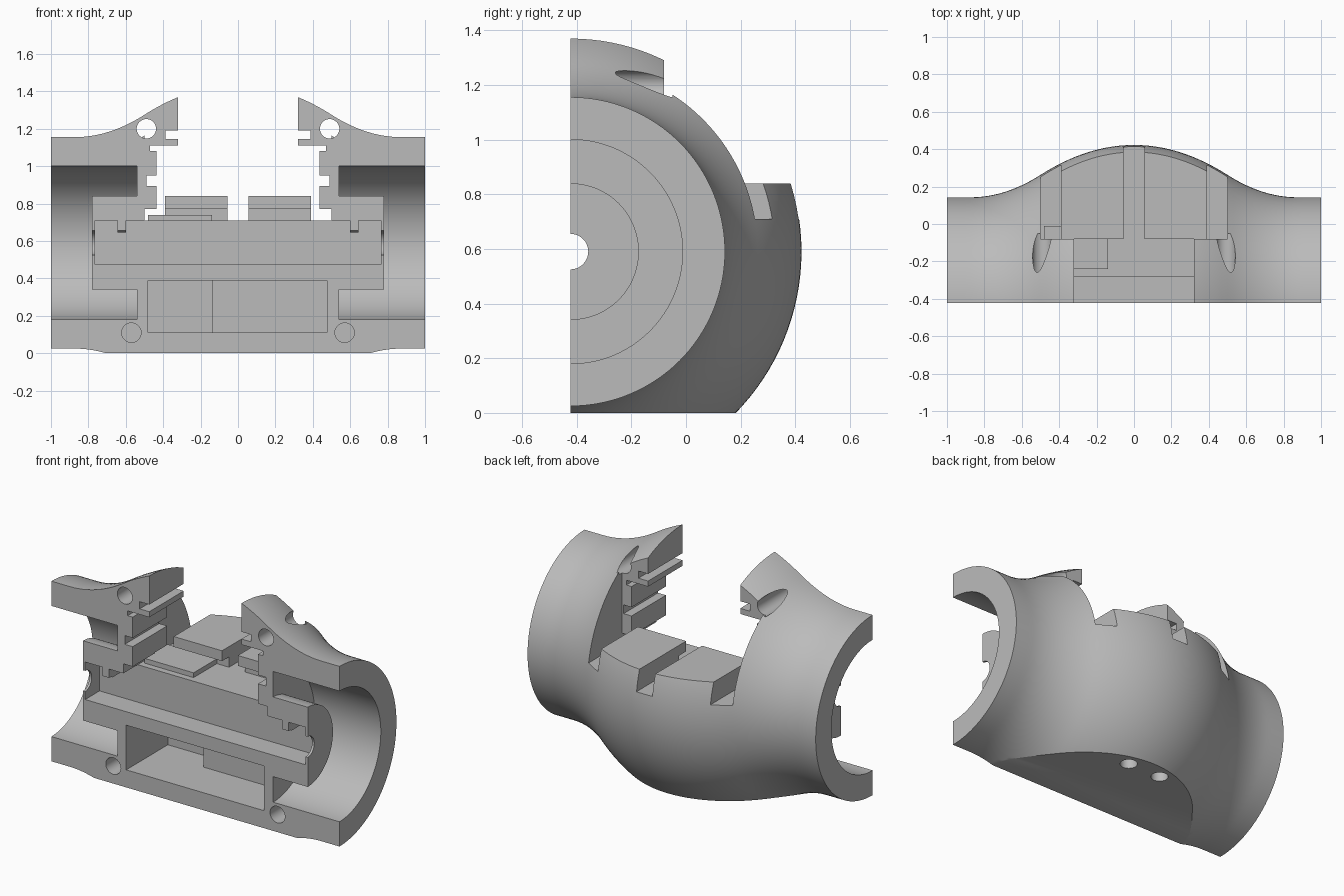
import bpy, bmesh, math
from mathutils import Matrix, Vector

YC, ZC = -0.4225, 0.59   # turning axis of the housing
FRONT = -0.7             # where the cutters start, ahead of the split face

if "Cube" in bpy.data.objects:
    bpy.data.objects.remove(bpy.data.objects["Cube"], do_unlink=True)


def make_object(name, bm):
    bmesh.ops.recalc_face_normals(bm, faces=bm.faces)
    mesh = bpy.data.meshes.new(name)
    bm.to_mesh(mesh)
    bm.free()
    ob = bpy.data.objects.new(name, mesh)
    bpy.context.collection.objects.link(ob)
    return ob


def lathe(name, profile, steps=128):
    """Turn (x, radius) points around the housing axis."""
    bm = bmesh.new()
    verts = [bm.verts.new((x, YC, ZC + r)) for x, r in profile]
    edges = [bm.edges.new(p) for p in zip(verts, verts[1:])]
    bmesh.ops.spin(bm, geom=verts + edges, cent=(0, YC, ZC), axis=(1, 0, 0),
                   angle=math.tau, steps=steps, use_merge=False)
    bmesh.ops.remove_doubles(bm, verts=bm.verts, dist=1e-5)
    return make_object(name, bm)


def prism(name, points, y0, y1):
    """Extrude an (x, z) outline along y."""
    bm = bmesh.new()
    face = bm.faces.new([bm.verts.new((x, y0, z)) for x, z in points])
    new = bmesh.ops.extrude_face_region(bm, geom=[face])["geom"]
    bmesh.ops.translate(bm, vec=(0, y1 - y0, 0),
                        verts=[v for v in new if isinstance(v, bmesh.types.BMVert)])
    return make_object(name, bm)


def box(name, x0, x1, y0, y1, z0, z1):
    return prism(name, [(x0, z0), (x1, z0), (x1, z1), (x0, z1)], y0, y1)


def drill(name, start, end, radius):
    a, b = Vector(start), Vector(end)
    turn = (b - a).to_track_quat('Z', 'Y').to_matrix().to_4x4()
    bm = bmesh.new()
    bmesh.ops.create_cone(bm, cap_ends=True, segments=32, radius1=radius,
                          radius2=radius, depth=(b - a).length,
                          matrix=Matrix.Translation((a + b) / 2) @ turn)
    return make_object(name, bm)


def mirrored(right):
    """Close an outline given for +x with its mirror image."""
    return right + [(-x, z) for x, z in reversed(right)]


def outer_radius(x):
    x = abs(x)
    if x < 0.5:
        return 0.845 - 0.64 * x * x
    return 0.565 + 0.853 * max(0.875 - x, 0) ** 2


# Turned housing with a bulged middle, end bores and inner hubs
end = [(0.78, 0), (0.78, 0.25), (0.54, 0.25), (0.54, 0.41), (1, 0.41)]
outer = [(i / 32, outer_radius(i / 32)) for i in range(-32, 33)]
housing = lathe("housing", [(-x, r) for x, r in end] + outer + end[::-1])

cutters = [
    # Split plane and flat base
    box("split_cutter", -2, 2, -2, YC, -1, 2),
    box("base_cutter", -2, 2, -2, 2, -1, 0),
]

# Stepped mouth with snap grooves
mouth = [(0.5, 0.71), (0.5, 0.77), (0.435, 0.77), (0.435, 0.895), (0.49, 0.895),
         (0.49, 0.95), (0.435, 0.95), (0.435, 1.08), (0.47, 1.08), (0.47, 1.11),
         (0.32, 1.11), (0.32, 1.145), (0.387, 1.145), (0.387, 1.19), (0.32, 1.19),
         (0.32, 1.6)]
cutters.append(prism("mouth_cutter", mirrored(mouth), FRONT, -0.08))

# Rear opening that leaves two raised blocks
rear = [(0.055, 0.71), (0.055, 0.84), (0.39, 0.84), (0.39, 0.71), (0.5, 0.71), (0.5, 1.6)]
cutters.append(prism("rear_cutter", mirrored(rear), -0.081, 1))
cutters.append(box("block_undercut", -0.45, 0.45, -0.2, -0.01, 0.71, 0.775))

# Long channel with a hanging tab near each end
channel = [(0.765, 0.475), (0.765, 0.7101), (0.645, 0.7101), (0.645, 0.645),
           (0.6, 0.645), (0.6, 0.7101)]
cutters.append(prism("channel_cutter", mirrored(channel), FRONT, -0.28))
cutters.append(drill("axle_hole", (-0.9, YC, ZC), (0.9, YC, ZC), 0.065))

# Lower compartment, its deep end and the shaft up to the floor
cutters.append(box("compartment_cutter", -0.48, 0.475, FRONT, -0.14, 0.11, 0.39))
cutters.append(box("deep_cutter", -0.48, -0.14, FRONT, -0.01, 0.11, 0.39))
cutters.append(box("shaft_cutter", -0.48, -0.14, -0.24, -0.01, 0.3, 0.74))

# Screw holes in the split face and the base
for s in (-1, 1):
    cutters.append(drill("upper_screw_hole", (s * 0.49, FRONT, 1.2), (s * 0.49, -0.05, 1.2), 0.052))
    cutters.append(drill("lower_screw_hole", (s * 0.57, FRONT, 0.11), (s * 0.57, -0.2, 0.11), 0.052))
    cutters.append(drill("base_hole", (s * 0.115, 0.09, -0.2), (s * 0.115, 0.09, 0.25), 0.05))

# Cut everything out and bake the result
for cutter in cutters:
    mod = housing.modifiers.new(cutter.name, 'BOOLEAN')
    mod.operation = 'DIFFERENCE'
    mod.solver = 'EXACT'
    mod.object = cutter
deps = bpy.context.evaluated_depsgraph_get()
housing_mesh = bpy.data.meshes.new_from_object(housing.evaluated_get(deps))
housing.modifiers.clear()
housing.data = housing_mesh
for cutter in cutters:
    bpy.data.objects.remove(cutter, do_unlink=True)

# Plain grey plastic
grey = bpy.data.materials.new("light_grey")
grey.use_nodes = True
colour = (0.5, 0.5, 0.5, 1)
grey.diffuse_color = colour
grey.node_tree.nodes["Principled BSDF"].inputs["Base Color"].default_value = colour
housing.data.materials.clear()
housing.data.materials.append(grey)

bpy.ops.object.select_all(action='DESELECT')
housing.select_set(True)
bpy.context.view_layer.objects.active = housing
bpy.ops.object.shade_smooth_by_angle(angle=math.radians(25))
